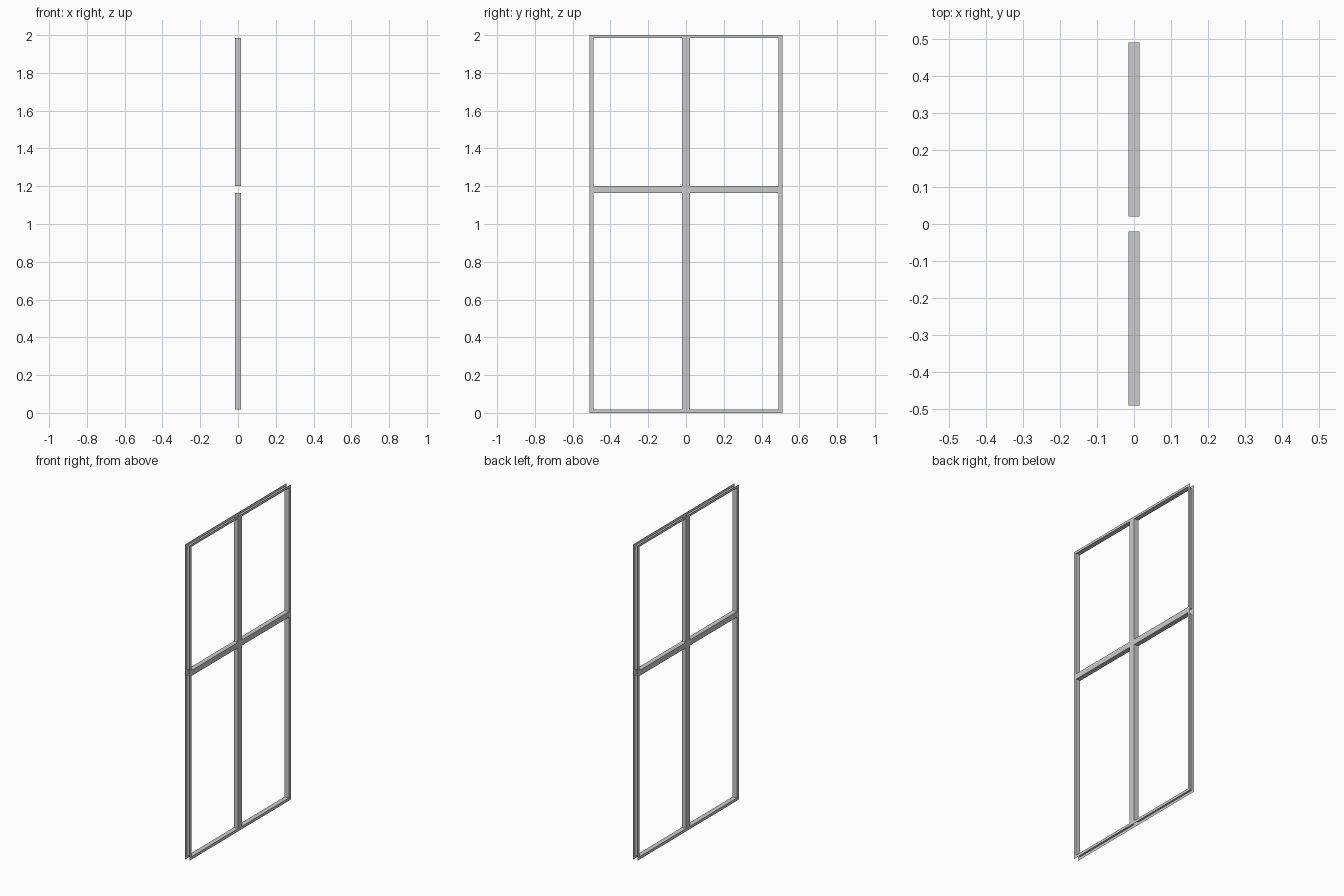
import bpy, bmesh

if "Cube" in bpy.data.objects:
    bpy.data.objects.remove(bpy.data.objects["Cube"])

HALF_DEPTH = 0.015
# bar boundaries: solid / opening / solid / opening / solid
YS = [-0.51, -0.49, -0.02, 0.02, 0.49, 0.51]
ZS = [0.0, 0.0175, 1.165, 1.20, 1.985, 2.0]


def is_opening(i, j):
    return i % 2 == 1 and j % 2 == 1


bm = bmesh.new()
verts = {(s, i, j): bm.verts.new((s * HALF_DEPTH, y, z))
         for s in (-1, 1) for i, y in enumerate(YS) for j, z in enumerate(ZS)}

for i in range(5):
    for j in range(5):
        ring = [(i, j), (i + 1, j), (i + 1, j + 1), (i, j + 1)]
        if is_opening(i, j):
            # inner reveals joining the two face sheets, facing the opening
            for a, b in zip(ring, ring[1:] + ring[:1]):
                bm.faces.new([verts[(1, *a)], verts[(1, *b)],
                              verts[(-1, *b)], verts[(-1, *a)]])
        else:
            # flat face sheets on both sides; the outer rim stays open
            bm.faces.new([verts[(1, *k)] for k in ring])
            bm.faces.new([verts[(-1, *k)] for k in reversed(ring)])

# merge the coplanar strips of each sheet
bmesh.ops.dissolve_limit(bm, angle_limit=0.01, verts=bm.verts[:], edges=bm.edges[:])

mesh = bpy.data.meshes.new("window_frame")
bm.to_mesh(mesh)
bm.free()
bpy.context.collection.objects.link(bpy.data.objects.new("window_frame", mesh))
